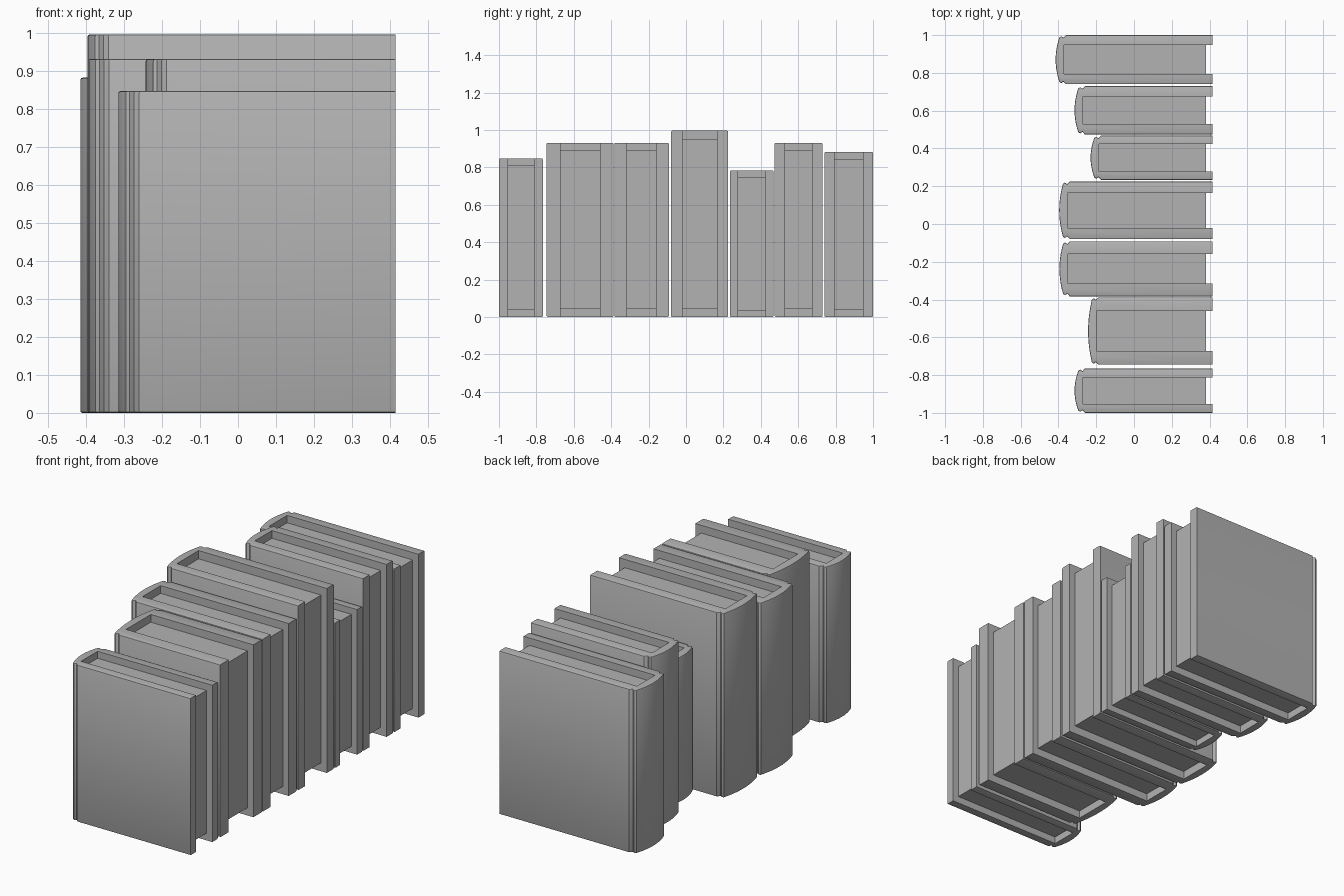
import bpy
import bmesh

cube = bpy.data.objects.get("Cube")
if cube:
    bpy.data.objects.remove(cube)

GREY = (0.45, 0.45, 0.45, 1)
mat = bpy.data.materials.new("plain grey")
mat.use_nodes = True
mat.diffuse_color = GREY
mat.node_tree.nodes["Principled BSDF"].inputs["Base Color"].default_value = GREY

FORE_EDGE = 0.415   # open edge of the covers
PAGE_EDGE = 0.38    # open edge of the pages


def extrude_outline(name, outline, z0, z1, rim=0, bevel=0.0):
    """Raise a plan outline to a solid; round the ends of its first rim points."""
    bm = bmesh.new()
    low = [bm.verts.new((x, y, z0)) for x, y in outline]
    high = [bm.verts.new((x, y, z1)) for x, y in outline]
    bm.faces.new(low)
    bm.faces.new(high)
    n = len(outline)
    for i in range(n):
        j = (i + 1) % n
        bm.faces.new((low[i], low[j], high[j], high[i]))
    bmesh.ops.recalc_face_normals(bm, faces=bm.faces)
    if bevel:
        edges = [bm.edges.get((ring[i], ring[i + 1]))
                 for ring in (low, high) for i in range(rim - 1)]
        bmesh.ops.bevel(bm, geom=edges, offset=bevel, segments=2,
                        profile=0.5, affect='EDGES')
    mesh = bpy.data.meshes.new(name)
    bm.to_mesh(mesh)
    bm.free()
    mesh.materials.append(mat)
    obj = bpy.data.objects.new(name, mesh)
    bpy.context.collection.objects.link(obj)
    bpy.ops.object.select_all(action='DESELECT')
    obj.select_set(True)
    bpy.context.view_layer.objects.active = obj
    bpy.ops.object.shade_smooth_by_angle(angle=0.5)
    return obj


def book(index, y0, y1, spine, height, board, margin):
    mid, half = (y0 + y1) / 2, (y1 - y0) / 2
    inner = half - board
    # one half of the cover: board, hinge groove, rounded spine
    side = [(FORE_EDGE, half), (spine + 0.055, half),
            (spine + 0.042, half - 0.014), (spine + 0.03, half - 0.006),
            (spine + 0.02, half - 0.012)]
    arc = [(spine + 0.02 * t * t, t * (half - 0.012))
           for t in (0.8, 0.6, 0.4, 0.2)]
    side += arc
    outer = side + [(spine, 0)] + [(x, -y) for x, y in reversed(side)]
    inside = [(FORE_EDGE, -inner), (spine + 0.045, -inner),
              (spine + 0.045, inner), (FORE_EDGE, inner)]
    cover = [(x, y + mid) for x, y in outer + inside]
    extrude_outline(f"book_{index}_cover", cover, 0, height, len(outer), 0.006)
    # page block set back inside the cover
    x0, y = spine + 0.043, inner + 0.002
    pages = [(x0, mid - y), (PAGE_EDGE, mid - y),
             (PAGE_EDGE, mid + y), (x0, mid + y)]
    extrude_outline(f"book_{index}_pages", pages, margin, height - margin)


# front and back face, spine position, height, board thickness, page margin
BOOKS = [
    (-1.0, -0.765, -0.315, 0.847, 0.047, 0.038),
    (-0.745, -0.388, -0.243, 0.931, 0.073, 0.042),
    (-0.383, -0.092, -0.395, 0.931, 0.068, 0.042),
    (-0.08, 0.225, -0.396, 0.996, 0.06, 0.045),
    (0.234, 0.468, -0.23, 0.783, 0.044, 0.035),
    (0.474, 0.73, -0.315, 0.931, 0.055, 0.042),
    (0.74, 1.0, -0.415, 0.882, 0.053, 0.04),
]
for number, spec in enumerate(BOOKS, 1):
    book(number, *spec)
